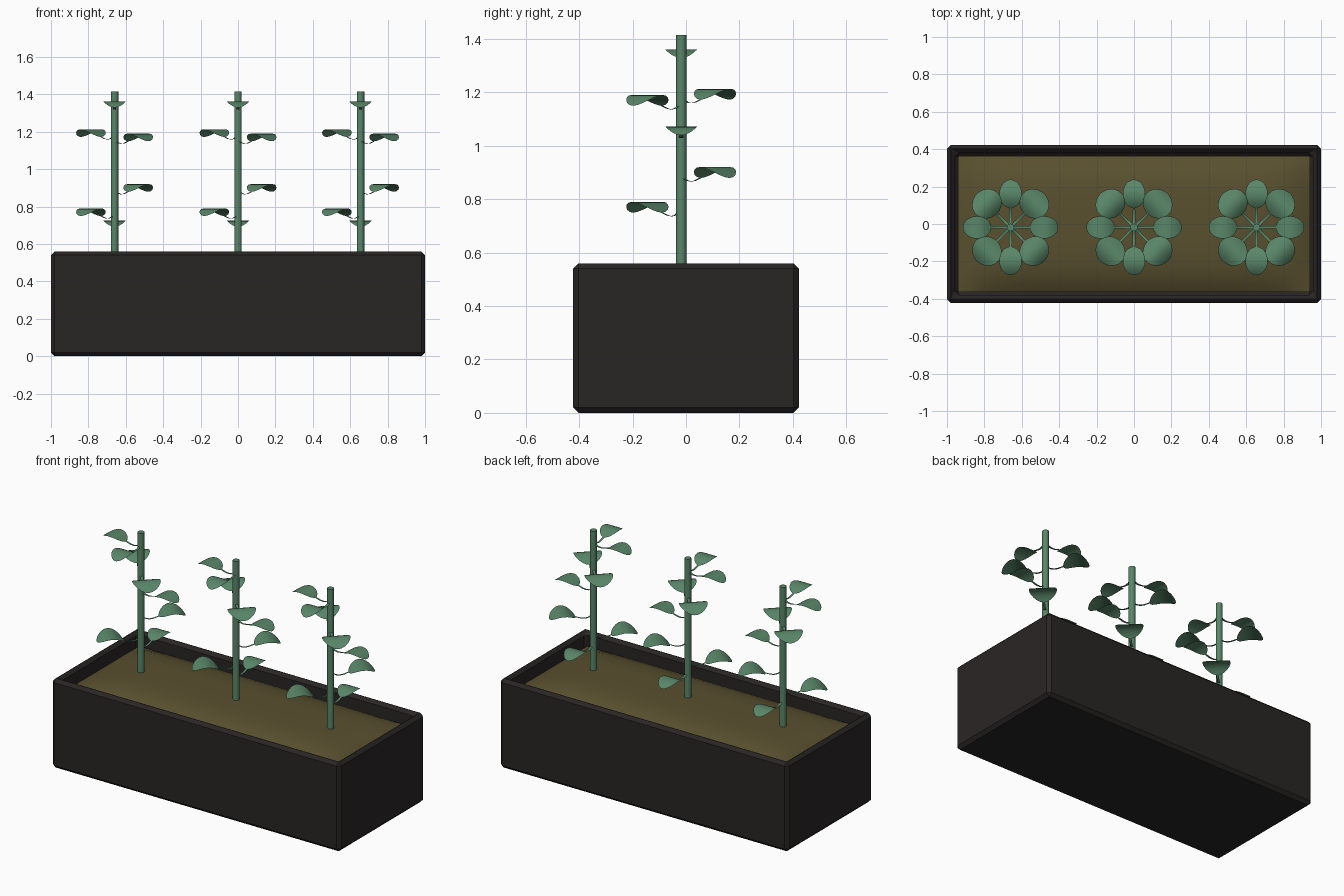
import bpy, bmesh, math
from mathutils import Matrix, Vector

if "Cube" in bpy.data.objects:
    bpy.data.objects.remove(bpy.data.objects["Cube"])


def material(name, rgb):
    m = bpy.data.materials.new(name)
    m.diffuse_color = (*rgb, 1)
    m.use_nodes = True
    m.node_tree.nodes["Principled BSDF"].inputs["Base Color"].default_value = m.diffuse_color
    return m


BLACK = material("dark_planter", (0.022, 0.019, 0.018))
BROWN = material("soil", (0.10, 0.08, 0.028))
GREEN = material("plant_green", (0.10, 0.24, 0.14))


def finish(bm, name, mat, smooth=False):
    me = bpy.data.meshes.new(name)
    bm.to_mesh(me)
    bm.free()
    ob = bpy.data.objects.new(name, me)
    bpy.context.collection.objects.link(ob)
    me.materials.append(mat)
    for p in me.polygons:
        p.use_smooth = smooth
    return ob


# Planter: box with an inset, sunken top and chamfered edges
W, D, H, WALL, SOIL_Z, MOUND = 2.0, 0.845, 0.56, 0.06, 0.48, 0.065
bm = bmesh.new()
bmesh.ops.create_cube(bm, size=1, matrix=Matrix.Translation((0, 0, H / 2)) @ Matrix.Diagonal((W, D, H, 1)))
top = max(bm.faces, key=lambda f: f.calc_center_median().z)
bmesh.ops.inset_region(bm, faces=[top], thickness=WALL)
ret = bmesh.ops.extrude_discrete_faces(bm, faces=[top])
bmesh.ops.translate(bm, verts=ret["faces"][0].verts, vec=(0, 0, -0.13))
bmesh.ops.recalc_face_normals(bm, faces=bm.faces)
planter = finish(bm, "planter_box", BLACK)
bev = planter.modifiers.new("chamfer", "BEVEL")
bev.width = 0.02
bev.segments = 1
bev.limit_method = "ANGLE"

# Soil: gently mounded surface inside the rim
bm = bmesh.new()
bmesh.ops.create_grid(bm, x_segments=32, y_segments=16, size=1)
for v in bm.verts:
    u, w = v.co.x, v.co.y
    v.co = (u * (W / 2 - WALL), w * (D / 2 - WALL), SOIL_Z + MOUND * (1 - u ** 8) * (1 - w ** 4))
finish(bm, "soil", BROWN, True)

# Direction in degrees and crest height of each leaf up the stem
LEAVES = [(90, 0.725), (225, 0.79), (45, 0.92), (0, 1.072),
          (315, 1.19), (135, 1.213), (270, 1.362), (180, 1.361)]


def leaf_profile(half_width, drop):
    # distance from stem, height below crest, half width: sagging stalk, then an arched oval blade
    rows = [(0.012, -1.0, 0.009), (0.030, -1.25, 0.008), (0.050, -1.35, 0.007),
            (0.072, -1.28, 0.007), (0.090, -1.12, 0.007)]
    rows = [(r, h * drop, w) for r, h, w in rows]
    for i in range(13):
        u = -math.cos(math.pi * i / 12)
        rows.append((0.179 + 0.076 * u, -drop * u * u, max(0.006, half_width * math.sqrt(max(0, 1 - u * u)))))
    return rows


def add_leaf(bm, angle, z):
    rot = Matrix.Translation((0, 0, z)) @ Matrix.Rotation(math.radians(angle), 4, "Z")
    profile = leaf_profile(0.082, 0.040) if angle % 90 else leaf_profile(0.06, 0.032)
    rows = [[bm.verts.new(rot @ Vector((r, s * w, h))) for s in (-1, 0, 1)] for r, h, w in profile]
    for a, b in zip(rows, rows[1:]):
        for i in (0, 1):
            bm.faces.new((a[i], b[i], b[i + 1], a[i + 1]))


# Three identical plants in a row
for side, x in (("left", -0.66), ("middle", 0.0), ("right", 0.655)):
    base, tip = SOIL_Z, 1.415
    bm = bmesh.new()
    bmesh.ops.create_cone(bm, cap_ends=True, segments=12, radius1=0.02, radius2=0.02, depth=tip - base,
                          matrix=Matrix.Translation((0, 0, (base + tip) / 2)))
    stem = finish(bm, f"{side}_stem", GREEN)
    for p in stem.data.polygons:
        p.use_smooth = abs(p.normal.z) < 0.5
    bm = bmesh.new()
    for angle, z in LEAVES:
        add_leaf(bm, angle, z)
    leaves = finish(bm, f"{side}_leaves", GREEN, True)
    for ob in (stem, leaves):
        ob.location = (x, -0.018, 0)
